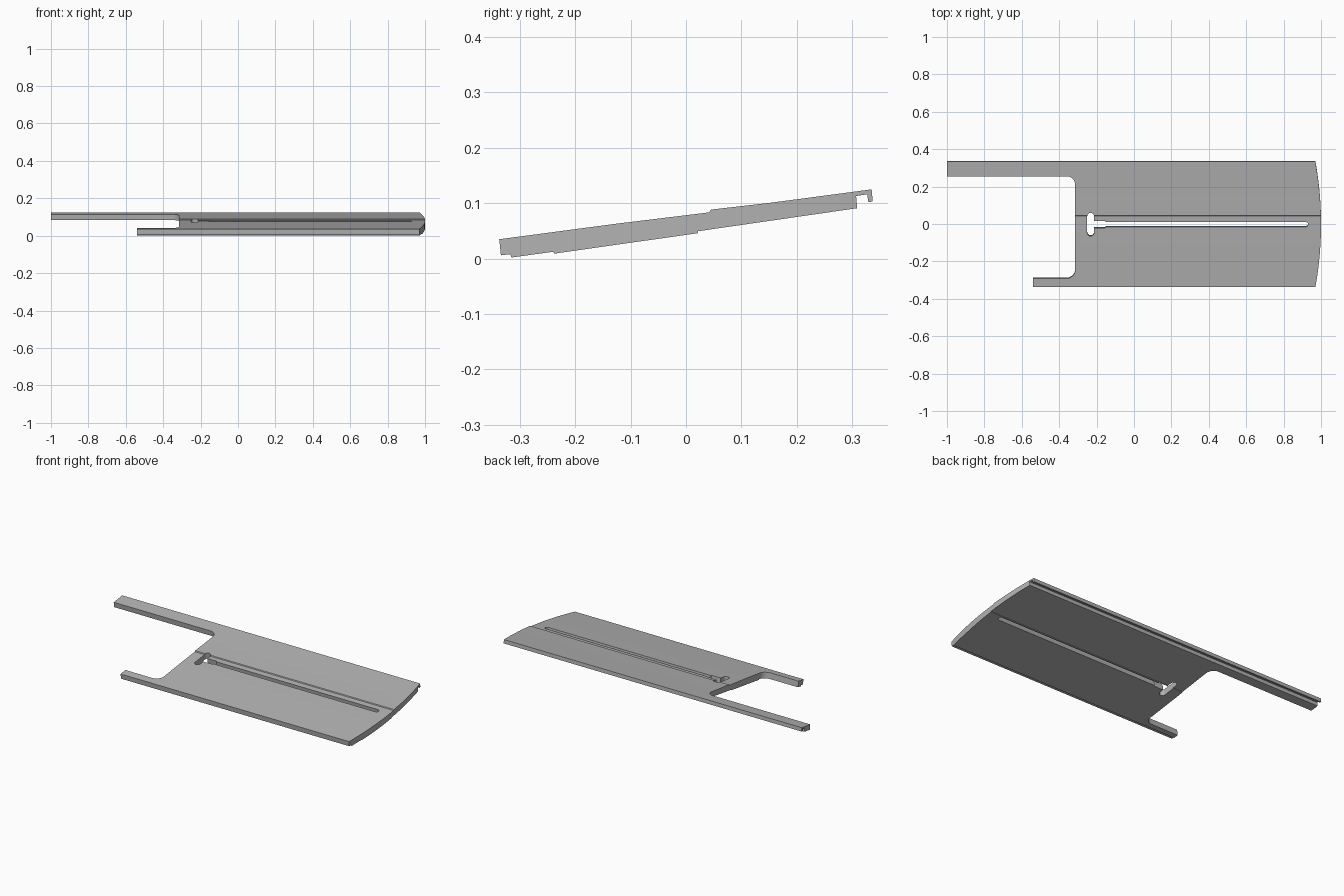
import bpy, bmesh, math
from mathutils import Matrix, Vector

cube = bpy.data.objects.get("Cube")
if cube:
    bpy.data.objects.remove(cube, do_unlink=True)

TILT = Matrix.Translation((0, 0, 0.06)) @ Matrix.Rotation(math.atan(0.134), 4, 'X')

grey = bpy.data.materials.new("mid grey")
grey.use_nodes = True
grey.diffuse_color = (0.45, 0.45, 0.45, 1)
grey.node_tree.nodes["Principled BSDF"].inputs["Base Color"].default_value = (0.45, 0.45, 0.45, 1)


def prism(name, points, offset):
    """Extrude a closed loop of 3D points along an offset."""
    bm = bmesh.new()
    face = bm.faces.new([bm.verts.new(p) for p in points])
    ext = bmesh.ops.extrude_face_region(bm, geom=[face])
    moved = [v for v in ext["geom"] if isinstance(v, bmesh.types.BMVert)]
    bmesh.ops.translate(bm, verts=moved, vec=offset)
    bmesh.ops.recalc_face_normals(bm, faces=bm.faces)
    mesh = bpy.data.meshes.new(name)
    bm.to_mesh(mesh)
    bm.free()
    mesh.materials.append(grey)
    obj = bpy.data.objects.new(name, mesh)
    bpy.context.collection.objects.link(obj)
    return obj


def cutter(name, outline):
    """Prism standing square to the tilted panel."""
    obj = prism(name, [Vector((x, y, -0.2)) for x, y in outline], (0, 0, 0.4))
    obj.data.transform(TILT)
    obj.hide_render = True
    return obj


def arc(cx, cy, r, start, end, steps=10):
    angles = [math.radians(start + (end - start) * i / steps) for i in range(steps + 1)]
    return [(cx + r * math.cos(a), cy + r * math.sin(a)) for a in angles]


def combine(target, tool, operation):
    mod = target.modifiers.new("cut", 'BOOLEAN')
    mod.object, mod.operation, mod.solver = tool, operation, 'EXACT'
    bpy.context.view_layer.objects.active = target
    bpy.ops.object.modifier_apply(modifier=mod.name)
    bpy.data.objects.remove(tool, do_unlink=True)


# Cross-section with the centre steps, front lip and hooked rear edge
section = [(-0.337, 0.035), (-0.13, 0.0625), (0.042, 0.0835), (0.045, 0.0885),
           (0.15, 0.1005), (0.335, 0.125), (0.337, 0.103), (0.329, 0.102),
           (0.327, 0.116), (0.307, 0.113), (0.309, 0.091), (0.022, 0.0495),
           (0.022, 0.046), (-0.238, 0.009), (-0.239, 0.0125), (-0.315, 0.002),
           (-0.317, 0.008), (-0.334, 0.006)]
panel = prism("panel", [(-1.1, y, z) for y, z in section], (2.2, 0, 0))

# Plan outline: two arms, rounded recess and bowed end
r = 0.045
outline = [(-1, 0.5), (-1, 0.26)]
outline += arc(-0.315 - r, 0.26 - r, r, 90, 0)
outline += arc(-0.315 - r, -0.291 + r, r, 0, -90)
outline += [(-0.54, -0.291), (-0.54, -0.5), (0.97, -0.5)]
for i in range(25):
    y = -0.345 + 0.69 * i / 24
    outline.append((1 - 0.03 * (y / 0.337) ** 2, y))
outline.append((0.97, 0.5))
combine(panel, cutter("outline_cutter", outline), 'INTERSECT')

# Long slot, widened neck and rounded cross opening in one loop
slot = arc(0.918, 0, 0.013, -90, 90)
slot += [(-0.15, 0.013), (-0.155, 0.019), (-0.214, 0.019)]
slot += arc(-0.232, 0.045, 0.018, 0, 180)
slot += arc(-0.232, -0.045, 0.018, 180, 360)
slot += [(-0.214, -0.019), (-0.155, -0.019), (-0.15, -0.013)]
combine(panel, cutter("slot_cutter", slot), 'DIFFERENCE')

# Crisp edges, smooth fillets
bpy.ops.object.select_all(action='DESELECT')
panel.select_set(True)
bpy.context.view_layer.objects.active = panel
bpy.ops.object.shade_smooth_by_angle(angle=math.radians(20))
